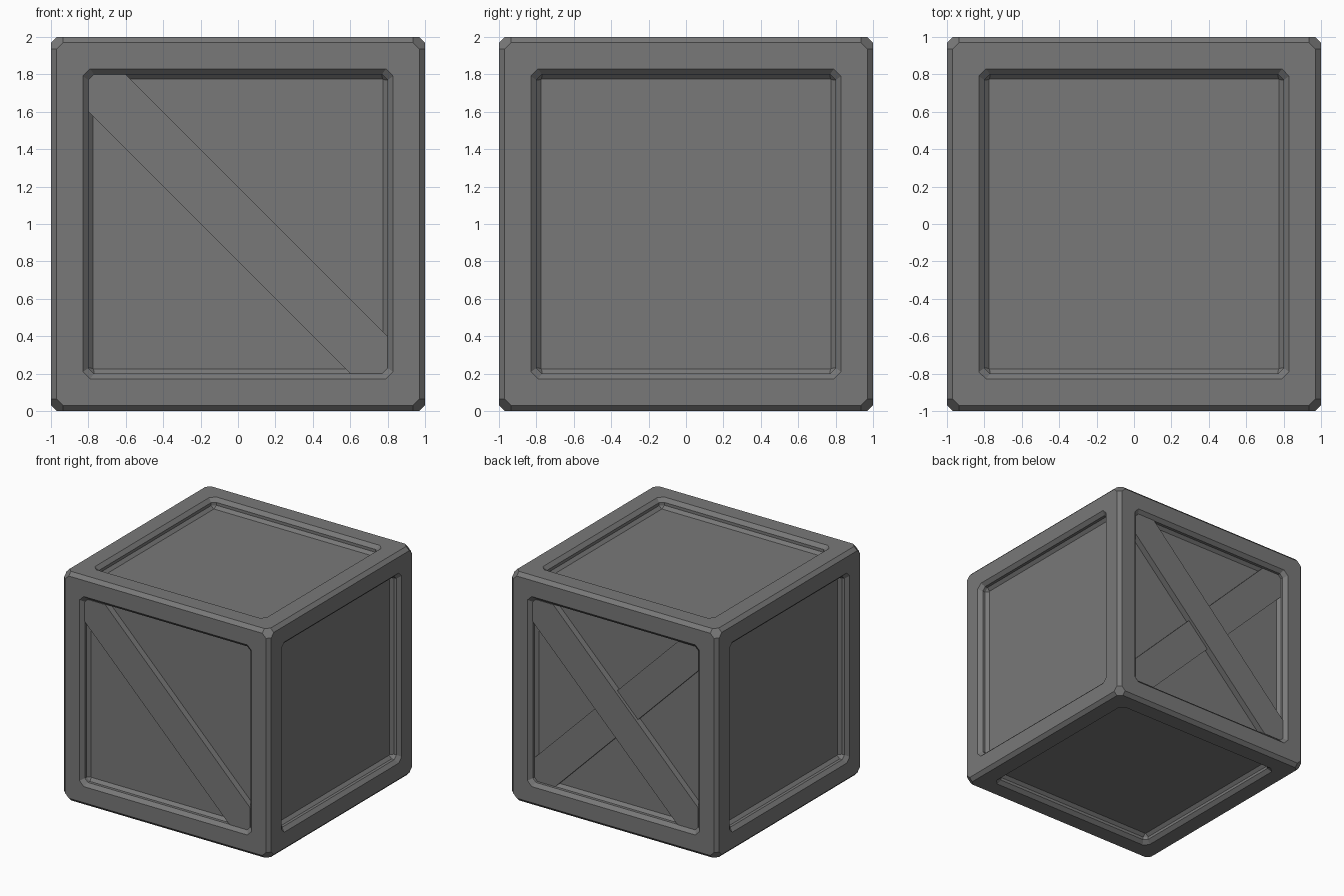
import bpy, bmesh, itertools
from math import pi
from mathutils import Matrix, Vector

if "Cube" in bpy.data.objects:
    bpy.data.objects.remove(bpy.data.objects["Cube"], do_unlink=True)

grey = bpy.data.materials.new("plain grey")
grey.use_nodes = True
colour = (0.19, 0.19, 0.19, 1)
grey.diffuse_color = colour
grey.node_tree.nodes["Principled BSDF"].inputs["Base Color"].default_value = colour

PANEL_DEPTH = 0.08
LIFT = Matrix.Translation((0, 0, 1))

# Each side's local frame: u right, v up, w outward
FRONT = Matrix.Rotation(pi / 2, 4, "X")
SIDES = {"front": FRONT, "top": Matrix.Identity(4), "bottom": Matrix.Rotation(pi, 4, "X")}
for i, name in enumerate(("left", "back", "right"), 1):
    SIDES[name] = Matrix.Rotation(i * pi / 2, 4, "Z") @ FRONT


def finish(name, bm, recalc=False):
    if recalc:
        bmesh.ops.recalc_face_normals(bm, faces=bm.faces)
    mesh = bpy.data.meshes.new(name)
    bm.to_mesh(mesh)
    bm.free()
    mesh.materials.append(grey)
    obj = bpy.data.objects.new(name, mesh)
    bpy.context.collection.objects.link(obj)
    return obj


def octagon(bm, matrix, half, cut, depth):
    """Square loop with cut corners on one side, counter-clockwise from outside."""
    k, w = half - cut, 1 - depth
    uv = [(half, -k), (half, k), (k, half), (-k, half),
          (-half, k), (-half, -k), (-k, -half), (k, -half)]
    return [bm.verts.new(matrix @ Vector((u, v, w))) for u, v in uv]


def bridge(bm, outer, inner):
    for i in range(len(outer)):
        j = (i + 1) % len(outer)
        bm.faces.new((outer[i], outer[j], inner[j], inner[i]))


# Frame shell: chamfered cube with its six flat faces opened up
bm = bmesh.new()
for order in itertools.permutations((0.935, 0.97, 1)):
    for s in itertools.product((-1, 1), repeat=3):
        bm.verts.new([a * b for a, b in zip(order, s)])
bmesh.ops.convex_hull(bm, input=bm.verts)
bm.normal_update()
flat = [f for f in bm.faces if max(abs(c) for c in f.normal) > 0.99]
bmesh.ops.delete(bm, geom=flat, context="FACES")
bmesh.ops.dissolve_limit(bm, angle_limit=0.02, verts=bm.verts, edges=bm.edges)

# Frame borders and chamfered openings
for m in SIDES.values():
    loops = [octagon(bm, m, *ring) for ring in
             ((0.97, 0.035, 0), (0.83, 0.04, 0), (0.8, 0.03, 0.03), (0.8, 0.03, 0.055))]
    for a, b in zip(loops, loops[1:]):
        bridge(bm, a, b)
bmesh.ops.remove_doubles(bm, verts=bm.verts, dist=0.001)
finish("frame", bm).matrix_world = LIFT

# Recessed panels with a sloped rim
for name, m in SIDES.items():
    bm = bmesh.new()
    rim = octagon(bm, m, 0.8, 0.03, 0.055)
    floor = octagon(bm, m, 0.775, 0.003, PANEL_DEPTH)
    bridge(bm, rim, floor)
    bm.faces.new(floor)
    finish(name + "_panel", bm).matrix_world = LIFT


# Diagonal braces fitted into the openings
def brace(name, side, thickness, flip=1):
    half_outline = [(-0.8, 0.6), (-0.8, 0.77), (-0.77, 0.8), (-0.6, 0.8)]
    outline = half_outline + [(-u, -v) for u, v in half_outline]
    bm = bmesh.new()
    low, high = ([bm.verts.new(SIDES[side] @ Vector((u * flip, v, 1 - d))) for u, v in outline]
                 for d in (PANEL_DEPTH, PANEL_DEPTH - thickness))
    bridge(bm, low, high)
    bm.faces.new(high)
    bm.faces.new(low[::-1])
    finish(name, bm, recalc=True).matrix_world = LIFT


brace("front_brace", "front", 0.055)
brace("back_upper_brace", "back", 0.055)
brace("back_lower_brace", "back", 0.028, flip=-1)
